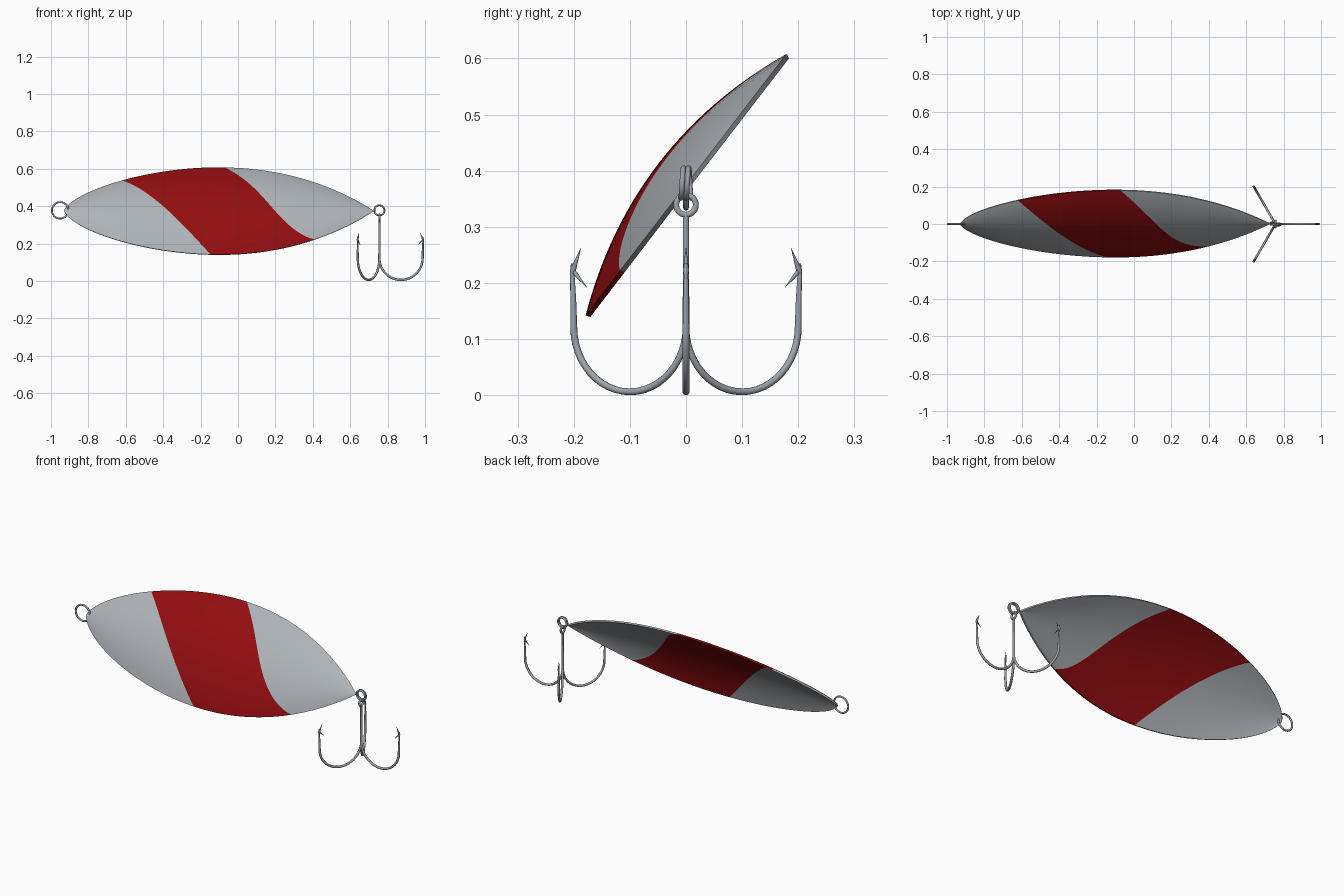
import bpy, bmesh, math
from mathutils import Vector

if "Cube" in bpy.data.objects:
    bpy.data.objects.remove(bpy.data.objects["Cube"])


def material(name, rgb):
    m = bpy.data.materials.new(name)
    m.diffuse_color = (*rgb, 1)
    m.use_nodes = True
    m.node_tree.nodes["Principled BSDF"].inputs["Base Color"].default_value = m.diffuse_color
    return m


silver = material("silver", (0.42, 0.45, 0.48))
red = material("dark red", (0.29, 0.004, 0.005))
steel = material("hook steel", (0.34, 0.37, 0.41))


def smooth(ob, angle=40):
    bpy.ops.object.select_all(action='DESELECT')
    ob.select_set(True)
    bpy.context.view_layer.objects.active = ob
    bpy.ops.object.shade_smooth_by_angle(angle=math.radians(angle))


def wire(name, pts, radii, cyclic=False):
    """Round wire along a path, with a radius for each point."""
    cu = bpy.data.curves.new(name, 'CURVE')
    cu.dimensions = '3D'
    cu.bevel_depth = 1.0
    cu.bevel_resolution = 3
    cu.use_fill_caps = True
    sp = cu.splines.new('POLY')
    sp.points.add(len(pts) - 1)
    for p, co, r in zip(sp.points, pts, radii):
        p.co = (*co, 1)
        p.radius = r
    sp.use_cyclic_u = cyclic
    ob = bpy.data.objects.new(name, cu)
    bpy.context.collection.objects.link(ob)
    bpy.ops.object.select_all(action='DESELECT')
    ob.select_set(True)
    bpy.context.view_layer.objects.active = ob
    bpy.ops.object.convert(target='MESH')
    ob = bpy.context.object
    ob.name = name
    ob.data.materials.clear()
    ob.data.materials.append(steel)
    smooth(ob, 50)
    return ob


# --- Spoon blade: leaf-shaped tilted dish; grid columns follow the stripe edges
X0, X1, ZC = -0.93, 0.725, 0.375
MID, HALF = (X0 + X1) / 2, (X1 - X0) / 2
ACROSS = Vector((0, 0.609, 0.793))
NORMAL = Vector((0, -0.793, 0.609))
ROWS, SEG = 28, 16


def blade_point(x, v):
    u = max(-1, min(1, (x - MID) / HALF))
    w = max(0, 1 - u * u) ** (0.8 + 0.13 * u)
    return Vector((x, 0, ZC)) + ACROSS * (0.294 * w * v) + NORMAL * (0.062 * w * (1 - v * v))


def column_x(j, v):
    a = -0.41 - 0.2365 * v + 0.0265 * v * v        # left stripe edge
    b = 0.168 - 0.19 * v - 0.05 * v ** 3           # right stripe edge
    k, s = divmod(j, SEG)
    s /= SEG
    if k == 0:
        return X0 + (a - X0) * s ** 1.8
    if k == 1:
        return a + (b - a) * s
    return X1 - (X1 - b) * (1 - s) ** 1.8 if k == 2 else X1


bm = bmesh.new()
grid = []
for i in range(ROWS + 1):
    v = -1 + 2 * i / ROWS
    grid.append([bm.verts.new(blade_point(column_x(j, v), v)) for j in range(3 * SEG + 1)])
for i in range(ROWS):
    for j in range(3 * SEG):
        f = bm.faces.new((grid[i][j], grid[i][j + 1], grid[i + 1][j + 1], grid[i + 1][j]))
        f.material_index = 1 if j // SEG == 1 else 0
bmesh.ops.remove_doubles(bm, verts=bm.verts, dist=1e-5)
me = bpy.data.meshes.new("spoon_blade")
bm.to_mesh(me)
bm.free()
me.materials.append(silver)
me.materials.append(red)
blade = bpy.data.objects.new("spoon_blade", me)
bpy.context.collection.objects.link(blade)
bpy.context.view_layer.objects.active = blade
sol = blade.modifiers.new("thickness", 'SOLIDIFY')
sol.thickness = 0.009
sol.offset = -1
bpy.ops.object.modifier_apply(modifier=sol.name)
smooth(blade)

# --- Line ring at the nose
N = 40
ring = [(-0.951 + 0.044 * math.cos(t), 0, 0.378 + 0.044 * math.sin(t))
        for t in (2 * math.pi * k / N for k in range(N))]
wire("line_ring", ring, [0.005] * N, True)

# --- Split ring at the tail: two turns of wire
coil = []
for k in range(2 * N + 1):
    t = 2 * math.pi * k / N - math.pi / 2
    coil.append((0.756 + 0.027 * math.cos(t), -0.009 + 0.018 * k / (2 * N), 0.378 + 0.027 * math.sin(t)))
wire("split_ring", coil, [0.0048] * len(coil))

# --- Treble hook: eye, then three bends around the shank
HX = 0.756
eye = [(HX, 0.0175 * math.cos(t), 0.339 + 0.0175 * math.sin(t))
       for t in (2 * math.pi * k / 28 for k in range(28))]
wire("hook_eye", eye, [0.0055] * 28, True)

for n in range(3):
    ang = n * 2 * math.pi / 3
    R, zc = 0.1155, 0.1215

    def at(r, z):
        return (HX + r * math.cos(ang), r * math.sin(ang), z)

    path = [at(0, 0.322), at(0, 0.22)]
    rad = [0.0055, 0.006]
    for k in range(25):
        t = math.pi + math.pi * k / 24
        path.append(at(R + R * math.cos(t), zc + R * math.sin(t)))
        rad.append(0.0062)
    path += [at(0.232, 0.17), at(0.234, 0.215), at(0.234, 0.235)]
    rad += [0.0052, 0.004, 0.0025]
    wire(f"hook_bend_{n + 1}", path, rad)
    # sharp point and barb
    wire(f"hook_point_{n + 1}", [at(0.235, 0.212), at(0.233, 0.222), at(0.216, 0.263)], [0.003, 0.0055, 0.0003])
    wire(f"hook_barb_{n + 1}", [at(0.234, 0.225), at(0.228, 0.217), at(0.204, 0.192)], [0.002, 0.004, 0.0003])
